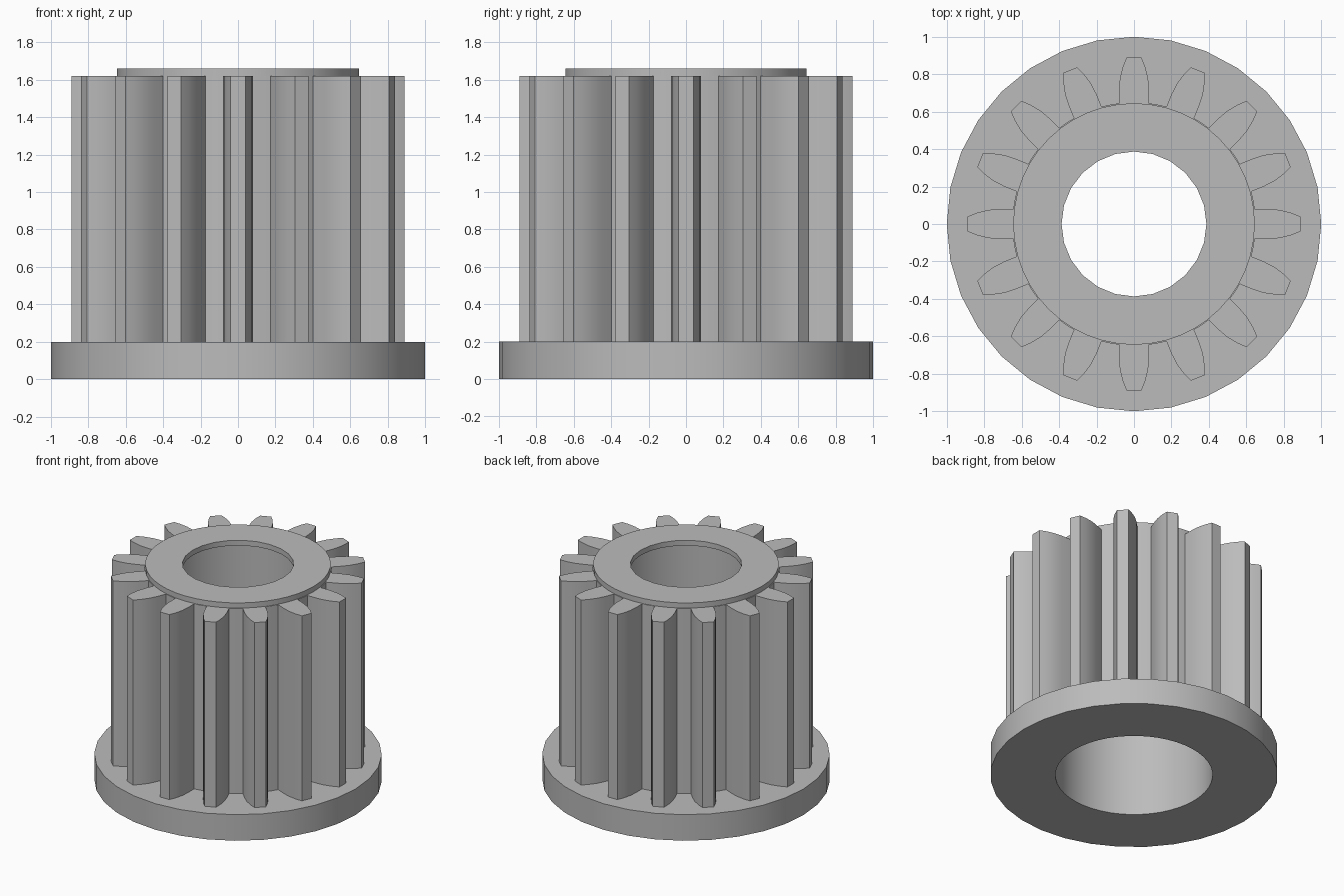
import bpy, bmesh, math

cube = bpy.data.objects.get("Cube")
if cube:
    bpy.data.objects.remove(cube, do_unlink=True)

grey = bpy.data.materials.new("plain grey")
grey.use_nodes = True
colour = (0.5, 0.5, 0.5, 1)
grey.diffuse_color = colour
grey.node_tree.nodes["Principled BSDF"].inputs["Base Color"].default_value = colour

TEETH = 16
BORE = 0.547
BASE_TOP, GEAR_TOP, CAP_TOP = 0.2, 1.62, 1.66


def circle(radius, sides):
    return [(radius * math.cos(2 * math.pi * i / sides),
             radius * math.sin(2 * math.pi * i / sides)) for i in range(sides)]


def extruded_ring(name, outer, inner, z0, z1):
    """Extrude the area between two closed outlines."""
    bm = bmesh.new()
    edges = []
    for outline in (outer, inner):
        vs = [bm.verts.new((x, y, z0)) for x, y in outline]
        edges += [bm.edges.new((vs[i - 1], vs[i])) for i in range(len(vs))]
    bmesh.ops.triangle_fill(bm, edges=edges, use_beauty=True)
    bmesh.ops.dissolve_limit(bm, angle_limit=0.01, verts=[], edges=bm.edges[:])
    result = bmesh.ops.extrude_face_region(bm, geom=bm.faces[:], use_keep_orig=True)
    top = [g for g in result["geom"] if isinstance(g, bmesh.types.BMVert)]
    bmesh.ops.translate(bm, verts=top, vec=(0, 0, z1 - z0))
    bmesh.ops.recalc_face_normals(bm, faces=bm.faces[:])
    mesh = bpy.data.meshes.new(name)
    bm.to_mesh(mesh)
    bm.free()
    mesh.materials.append(grey)
    obj = bpy.data.objects.new(name, mesh)
    bpy.context.collection.objects.link(obj)
    bpy.ops.object.select_all(action="DESELECT")
    obj.select_set(True)
    bpy.context.view_layer.objects.active = obj
    bpy.ops.object.shade_smooth_by_angle(angle=math.radians(25))
    return obj


# Toothed outline: half a tooth as (radial, sideways), mirrored and repeated
flank = [(0.645, 0.08), (0.72, 0.08), (0.78, 0.075), (0.84, 0.06), (0.89, 0.04)]
tooth = [(r, -w) for r, w in flank] + [(r, w) for r, w in reversed(flank)]
gear_outline = []
for i in range(TEETH):
    a = 2 * math.pi * i / TEETH
    c, s = math.cos(a), math.sin(a)
    gear_outline += [(r * c - w * s, r * s + w * c) for r, w in tooth]
    mid = a + math.pi / TEETH
    gear_outline.append((0.65 * math.cos(mid), 0.65 * math.sin(mid)))

extruded_ring("base_flange", circle(1.0, 32), circle(BORE, 48), 0, BASE_TOP)
extruded_ring("toothed_body", gear_outline, circle(BORE, 48), BASE_TOP, GEAR_TOP)
extruded_ring("top_cap", circle(0.645, 48), circle(0.387, 24), GEAR_TOP, CAP_TOP)
